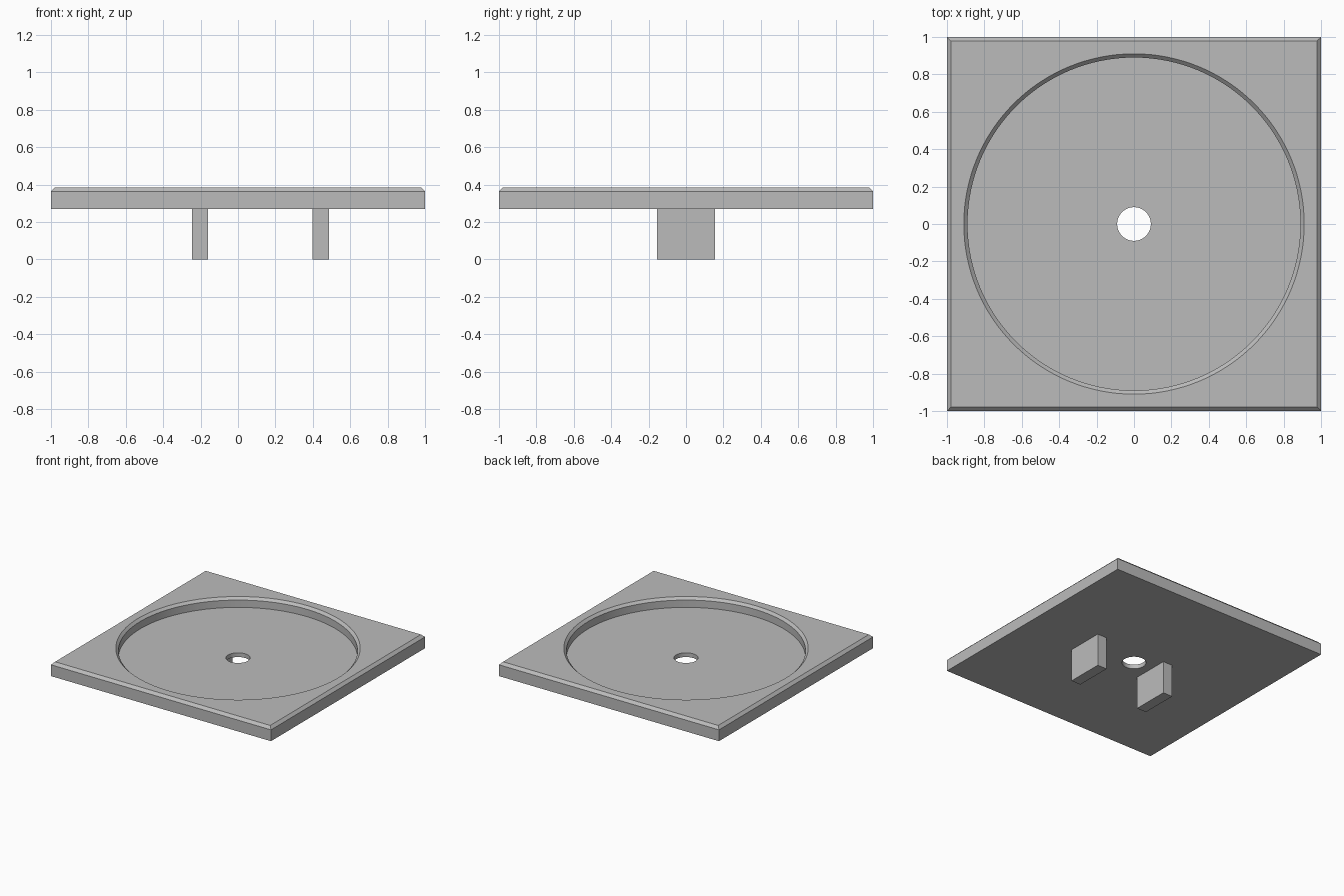
import bpy
import bmesh
from math import cos, sin, pi, radians

if "Cube" in bpy.data.objects:
    bpy.data.objects.remove(bpy.data.objects["Cube"], do_unlink=True)

# Single plain grey
grey = bpy.data.materials.new("plain grey")
grey.use_nodes = True
colour = (0.5, 0.5, 0.5, 1)
grey.diffuse_color = colour
grey.node_tree.nodes["Principled BSDF"].inputs["Base Color"].default_value = colour

SEGMENTS = 128       # multiple of 8, so that square rings hit their corners
TOP, BASE, FLOOR = 0.385, 0.27, 0.305
CHAMFER = 0.022


def finish(bm, name):
    bmesh.ops.recalc_face_normals(bm, faces=bm.faces)
    mesh = bpy.data.meshes.new(name)
    bm.to_mesh(mesh)
    bm.free()
    mesh.materials.append(grey)
    obj = bpy.data.objects.new(name, mesh)
    bpy.context.collection.objects.link(obj)
    return obj


def ring(bm, size, z, square):
    """A loop of vertices, round or projected onto a square."""
    verts = []
    for i in range(SEGMENTS):
        a = 2 * pi * i / SEGMENTS
        c, s = cos(a), sin(a)
        r = size / max(abs(c), abs(s)) if square else size
        verts.append(bm.verts.new((r * c, r * s, z)))
    return verts


# Tray: closed loft from the underside, round the square rim, into the round
# recess and back down through the drain hole
profile = [
    (1.0, BASE, True),
    (1.0, TOP - CHAMFER, True),
    (1.0 - CHAMFER, TOP, True),
    (0.91, TOP, False),
    (0.89, TOP - 0.02, False),
    (0.89, FLOOR, False),
    (0.09, FLOOR, False),
    (0.09, BASE, False),
]
bm = bmesh.new()
rings = [ring(bm, *p) for p in profile]
for k, lower in enumerate(rings):
    upper = rings[(k + 1) % len(rings)]
    for i in range(SEGMENTS):
        j = (i + 1) % SEGMENTS
        bm.faces.new((lower[i], lower[j], upper[j], upper[i]))
tray = finish(bm, "tray")
bpy.ops.object.select_all(action="DESELECT")
tray.select_set(True)
bpy.context.view_layer.objects.active = tray
bpy.ops.object.shade_smooth_by_angle(angle=radians(30))

# Two support blocks under the tray, set off-centre
for name, x in (("right_support", -0.203), ("left_support", 0.442)):
    bm = bmesh.new()
    bmesh.ops.create_cube(bm, size=1)
    bmesh.ops.scale(bm, vec=(0.087, 0.308, BASE), verts=bm.verts)
    bmesh.ops.translate(bm, vec=(x, 0, BASE / 2), verts=bm.verts)
    finish(bm, name)
